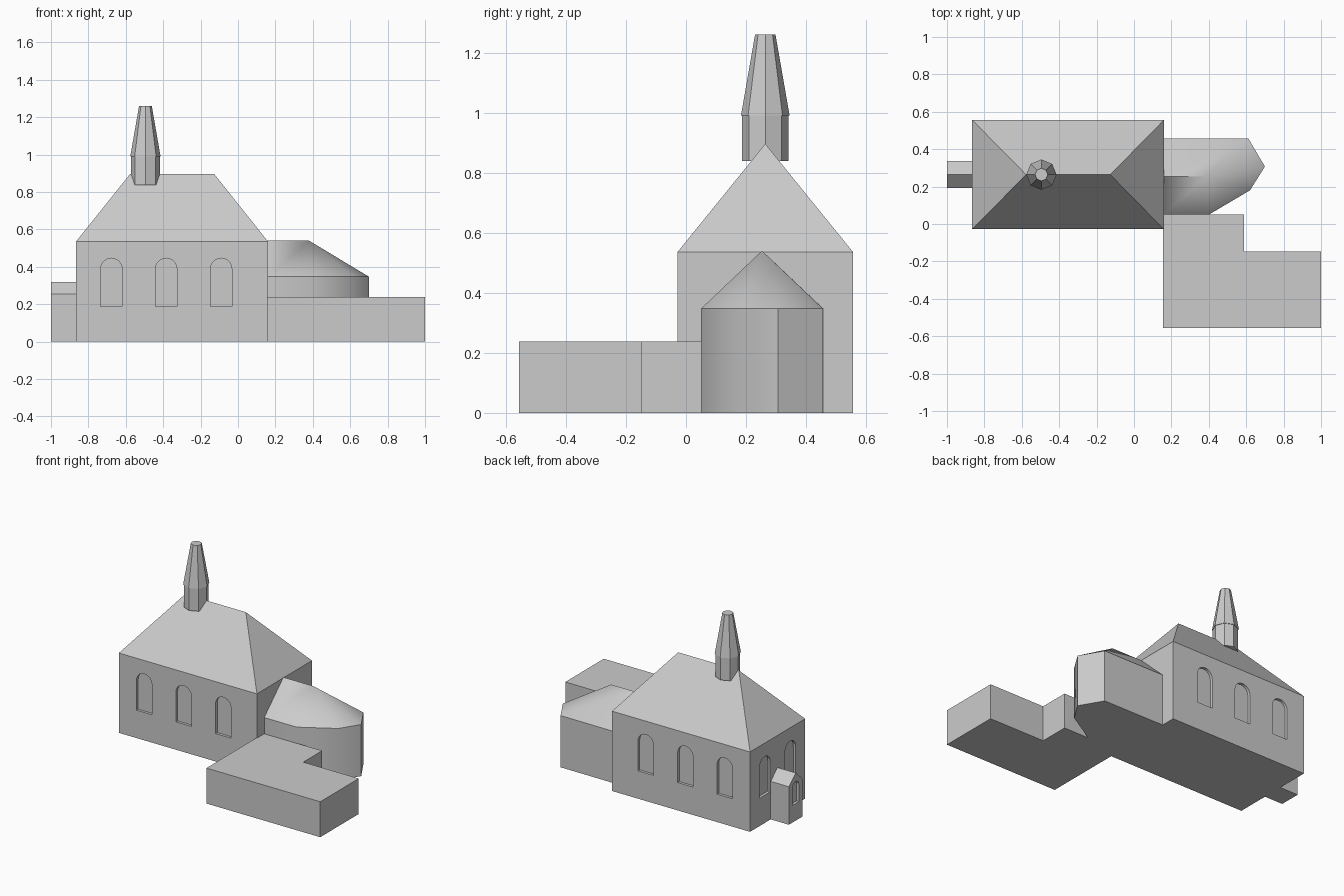
import bpy, bmesh, math
from mathutils import Vector

if "Cube" in bpy.data.objects:
    bpy.data.objects.remove(bpy.data.objects["Cube"])

stone = bpy.data.materials.new("light grey plaster")
stone.diffuse_color = (0.6, 0.6, 0.6, 1)
stone.use_nodes = True
stone.node_tree.nodes["Principled BSDF"].inputs["Base Color"].default_value = stone.diffuse_color


def finish(name, bm, angle=None):
    """Turn a bmesh into a named object."""
    bmesh.ops.recalc_face_normals(bm, faces=bm.faces)
    me = bpy.data.meshes.new(name)
    bm.to_mesh(me)
    bm.free()
    me.materials.append(stone)
    ob = bpy.data.objects.new(name, me)
    bpy.context.collection.objects.link(ob)
    if angle:
        bpy.ops.object.select_all(action='DESELECT')
        ob.select_set(True)
        bpy.context.view_layer.objects.active = ob
        bpy.ops.object.shade_smooth_by_angle(angle=math.radians(angle))
    return ob


def prism(bm, outline, offset):
    """Closed prism: outline of 3D points swept by offset."""
    a = [bm.verts.new(p) for p in outline]
    b = [bm.verts.new(Vector(p) + Vector(offset)) for p in outline]
    bm.faces.new(a)
    bm.faces.new(b)
    n = len(a)
    for i in range(n):
        j = (i + 1) % n
        bm.faces.new((a[i], a[j], b[j], b[i]))
    return b


def arch(c, width, z0, z1):
    """Round-headed window outline as (along wall, z) pairs."""
    r = width / 2
    head = [(c + r * math.cos(t * math.pi / 12), z1 - r + r * math.sin(t * math.pi / 12))
            for t in range(13)]
    return [(c - r, z0), (c + r, z0)] + head


def carve(ob, cutter):
    """Cut recesses into ob, then remove the cutter."""
    cutter.hide_render = True
    mod = ob.modifiers.new("recesses", 'BOOLEAN')
    mod.operation = 'DIFFERENCE'
    mod.solver = 'EXACT'
    mod.object = cutter
    bpy.context.view_layer.objects.active = ob
    bpy.ops.object.modifier_apply(modifier=mod.name)
    bpy.data.objects.remove(cutter)


X0, X1, Y0, Y1, MID = -0.865, 0.16, -0.028, 0.556, 0.264
DEPTH = 0.018

# nave walls with hipped roof
bm = bmesh.new()
top = prism(bm, [(X0, Y0, 0), (X1, Y0, 0), (X1, Y1, 0), (X0, Y1, 0)], (0, 0, 0.536))
bmesh.ops.delete(bm, geom=[f for f in bm.faces if all(v in top for v in f.verts)],
                 context='FACES_ONLY')
r0, r1 = bm.verts.new((-0.577, MID, 0.896)), bm.verts.new((-0.127, MID, 0.896))
for f in ((top[0], top[1], r1, r0), (top[2], top[3], r0, r1),
          (top[1], top[2], r1), (top[3], top[0], r0)):
    bm.faces.new(f)
nave = finish("nave", bm)

# arched window recesses: three per long side, two on the west end
bm = bmesh.new()
for c in (-0.677, -0.384, -0.09):
    for y in (Y0, Y1):
        prism(bm, [(u, y - DEPTH, z) for u, z in arch(c, 0.114, 0.187, 0.446)],
              (0, 2 * DEPTH, 0))
for c in (MID - 0.135, MID + 0.135):
    prism(bm, [(X0 - DEPTH, u, z) for u, z in arch(c, 0.114, 0.187, 0.446)],
          (2 * DEPTH, 0, 0))
carve(nave, finish("window_cutter", bm))

# gabled west porch with its small window
bm = bmesh.new()
prism(bm, [(-1, y, z) for y, z in ((0.193, 0), (0.337, 0), (0.337, 0.255),
                                   (MID, 0.32), (0.193, 0.255))], (0.14, 0, 0))
porch = finish("porch", bm)
bm = bmesh.new()
prism(bm, [(-1 - DEPTH, u, z) for u, z in arch(MID, 0.066, 0.115, 0.262)],
      (2 * DEPTH, 0, 0))
carve(porch, finish("porch_window_cutter", bm))

# polygonal apse with a roof fanning down from its ridge
bm = bmesh.new()
plan = [(0.158, 0.05), (0.40, 0.05), (0.62, 0.18), (0.70, 0.307), (0.612, 0.456), (0.158, 0.458)]
top = prism(bm, [(x, y, 0) for x, y in plan], (0, 0, 0.347))
bmesh.ops.delete(bm, geom=[f for f in bm.faces if all(v in top for v in f.verts)],
                 context='FACES_ONLY')
back, peak = bm.verts.new((0.158, 0.253, 0.54)), bm.verts.new((0.38, 0.253, 0.54))
bm.faces.new((top[0], top[1], peak, back))
for i in range(1, 4):
    bm.faces.new((top[i], top[i + 1], peak))
bm.faces.new((top[4], top[5], back, peak))
bm.faces.new((top[5], top[0], back))
finish("apse", bm, 42)

# flat-roofed L-shaped annex
bm = bmesh.new()
prism(bm, [(x, y, 0) for x, y in ((0.155, -0.556), (1, -0.556), (1, -0.148), (0.588, -0.148),
                                  (0.588, 0.052), (0.155, 0.052))], (0, 0, 0.238))
finish("annex", bm)

# octagonal ridge turret: drum and truncated spire
for name, ra, rb, z0, z1 in (("turret_drum", 0.077, 0.077, 0.838, 0.99),
                             ("turret_spire", 0.081, 0.034, 0.99, 1.26)):
    bm = bmesh.new()
    rings = [[bm.verts.new((-0.495 + r * math.cos(k * math.pi / 4),
                            MID + r * math.sin(k * math.pi / 4), z)) for k in range(8)]
             for r, z in ((ra, z0), (rb, z1))]
    for ring in rings:
        bm.faces.new(ring)
    for k in range(8):
        j = (k + 1) % 8
        bm.faces.new((rings[0][k], rings[0][j], rings[1][j], rings[1][k]))
    finish(name, bm)
